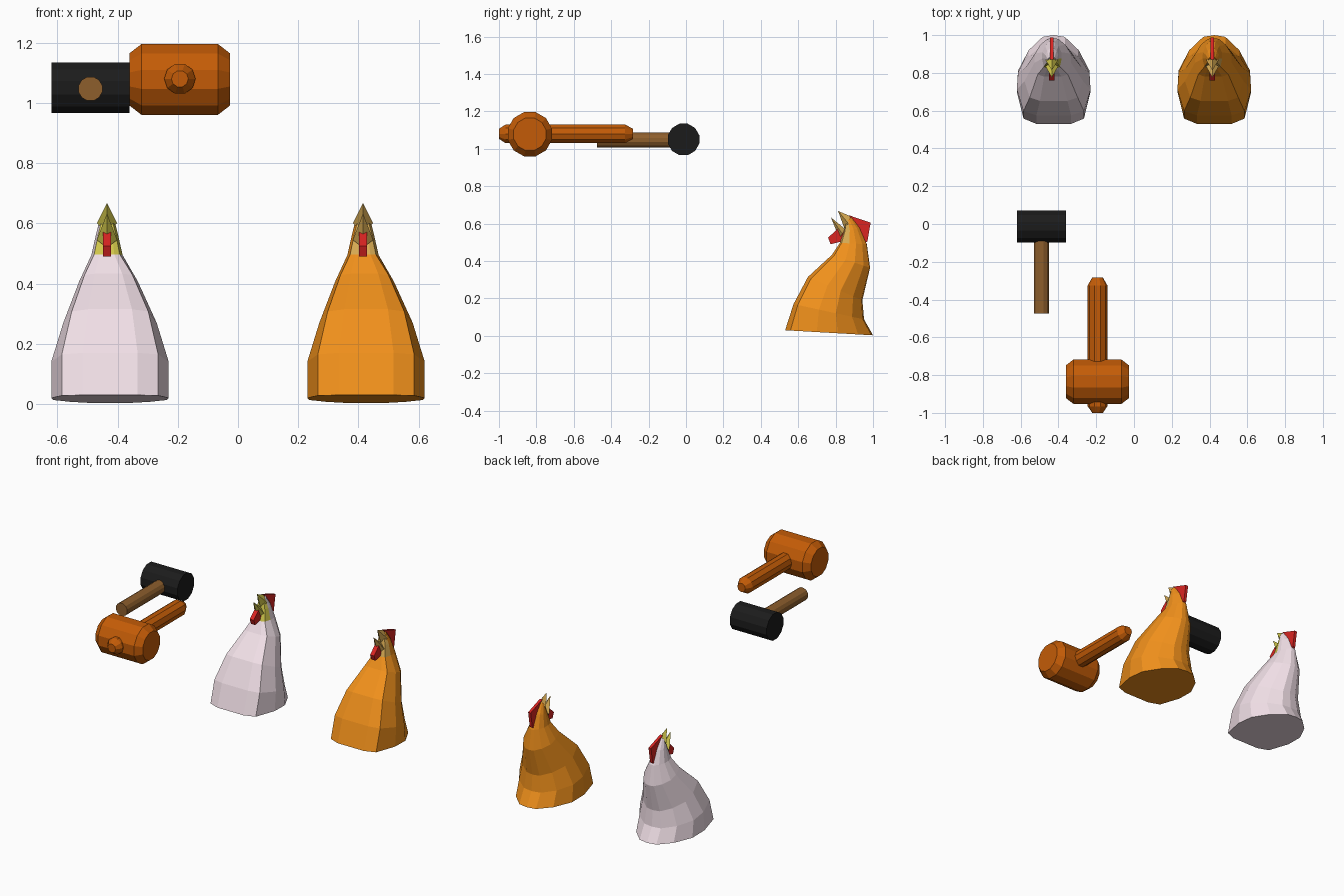
import bpy, bmesh, math
from mathutils import Matrix, Vector

if "Cube" in bpy.data.objects:
    bpy.data.objects.remove(bpy.data.objects["Cube"])


def material(name, r, g, b):
    m = bpy.data.materials.new(name)
    m.diffuse_color = tuple(c ** 2.2 for c in (r, g, b)) + (1,)
    m.use_nodes = True
    m.node_tree.nodes["Principled BSDF"].inputs["Base Color"].default_value = m.diffuse_color
    return m


def finish(name, verts, faces, mats, slots=None):
    bm = bmesh.new()
    vs = [bm.verts.new(v) for v in verts]
    for i, f in enumerate(faces):
        face = bm.faces.new([vs[k] for k in f])
        face.material_index = slots[i] if slots else 0
    bmesh.ops.recalc_face_normals(bm, faces=bm.faces[:])
    me = bpy.data.meshes.new(name)
    bm.to_mesh(me)
    bm.free()
    for m in mats:
        me.materials.append(m)
    ob = bpy.data.objects.new(name, me)
    bpy.context.collection.objects.link(ob)
    return ob


def loft(rings):
    """Join equal closed rings of points and cap both ends."""
    n = len(rings[0])
    verts = [p for r in rings for p in r]
    faces = [(k * n + i, k * n + (i + 1) % n, (k + 1) * n + (i + 1) % n, (k + 1) * n + i)
             for k in range(len(rings) - 1) for i in range(n)]
    faces += [tuple(range(n)), tuple(range(len(verts) - n, len(verts)))]
    return verts, faces


def turned(name, axis, centre, profile, sides, mat, phase=0.0):
    """Turned part: profile of (position, radius) along the x or y axis."""
    rings = []
    for pos, rad in profile:
        ring = []
        for i in range(sides):
            a = 2 * math.pi * i / sides + phase
            u, z = rad * math.cos(a), centre[2] + rad * math.sin(a)
            ring.append((pos, centre[1] + u, z) if axis == 'x' else (centre[0] + u, pos, z))
        rings.append(ring)
    return finish(name, *loft(rings), [mat])


def plate(name, x, profile, half, mat):
    """Flat side profile (y, z) given a thickness in x."""
    return finish(name, *loft([[(x + s * half, y, z) for y, z in profile] for s in (-1, 1)]), [mat])


def spike(name, x, tip, low, high, half, mat):
    """Four-sided pointed beak half."""
    my, mz = (low[0] + high[0]) / 2, (low[1] + high[1]) / 2
    verts = [(x, *tip), (x, *low), (x + half, my, mz), (x, *high), (x - half, my, mz)]
    faces = [(0, 1, 2), (0, 2, 3), (0, 3, 4), (0, 4, 1), (1, 2, 3, 4)]
    return finish(name, verts, faces, [mat])


red = material("red", 0.85, 0.16, 0.15)

# body cross-section: (across, front-to-back), mirrored into a ring
half_section = [(.47, 0), (.82, .06), (1, .36), (.97, .6), (.68, .83), (.3, .98)]
section = half_section + [(0, 1)] + [(-u, t) for u, t in reversed(half_section)]

# rings: front y, front z, back y, back z, half width, x shift
body_rings = [
    (.53, .03, 1.0, .003, .195, 0),
    (.575, .17, .952, .088, .195, 0),
    (.652, .315, .943, .19, .155, 0),
    (.78, .433, .984, .364, .097, -.005),
    (.823, .497, .967, .49, .052, -.01),
    (.845, .56, .93, .575, .036, -.01),
    (.855, .605, .885, .638, .022, -.01),
]


def chicken(prefix, x, feather, beak):
    rings = [[(x + dx + u * w, fy + t * (by - fy), fz + t * (bz - fz)) for u, t in section]
             for fy, fz, by, bz, w, dx in body_rings]
    verts, faces = loft(rings)
    n = len(section)
    # front of the head takes the beak colour
    slots = [1 if n * 4 <= i < n * 6 and i % n in (0, 1, n - 2, n - 1) else 0
             for i in range(len(faces))]
    finish(prefix + "_body", verts, faces, [feather, beak], slots)
    hx = x - .01
    plate(prefix + "_comb", hx, [(.87, .645), (.987, .605), (.97, .505), (.943, .487), (.915, .58)], .009, red)
    plate(prefix + "_wattle", hx, [(.76, .525), (.81, .572), (.845, .56), (.835, .505), (.773, .49)], .014, red)
    spike(prefix + "_upper_beak", hx, (.813, .668), (.85, .565), (.885, .637), .033, beak)
    spike(prefix + "_lower_beak", hx, (.775, .633), (.82, .52), (.852, .57), .034, beak)


chicken("white_hen", -.425, material("white_feather", .94, .87, .90), material("yellow_beak", .82, .78, .30))
chicken("orange_hen", .425, material("orange_feather", .94, .56, .13), material("tan_beak", .85, .67, .33))

# black hammer
black = material("black_iron", .13, .13, .13)
brown = material("brown_wood", .55, .37, .19)
tilt = math.pi / 12
turned("hammer_head", 'x', (0, -.013, 1.05), [(-.62, .087), (-.36, .087)], 12, black, tilt)
turned("hammer_handle", 'y', (-.49, 0, 1.047), [(-.475, .041), (-.02, .041)], 12, brown, tilt)

# wooden mallet with bevelled ends
wood = material("orange_wood", .76, .36, .06)
turned("mallet_head", 'x', (0, -.835, 1.078),
       [(-.36, .09), (-.32, .122), (-.067, .122), (-.027, .09)], 12, wood, tilt)
turned("mallet_handle", 'y', (-.193, 0, 1.08),
       [(-1.0, .028), (-.965, .052), (-.325, .052), (-.283, .028)], 10, wood)
